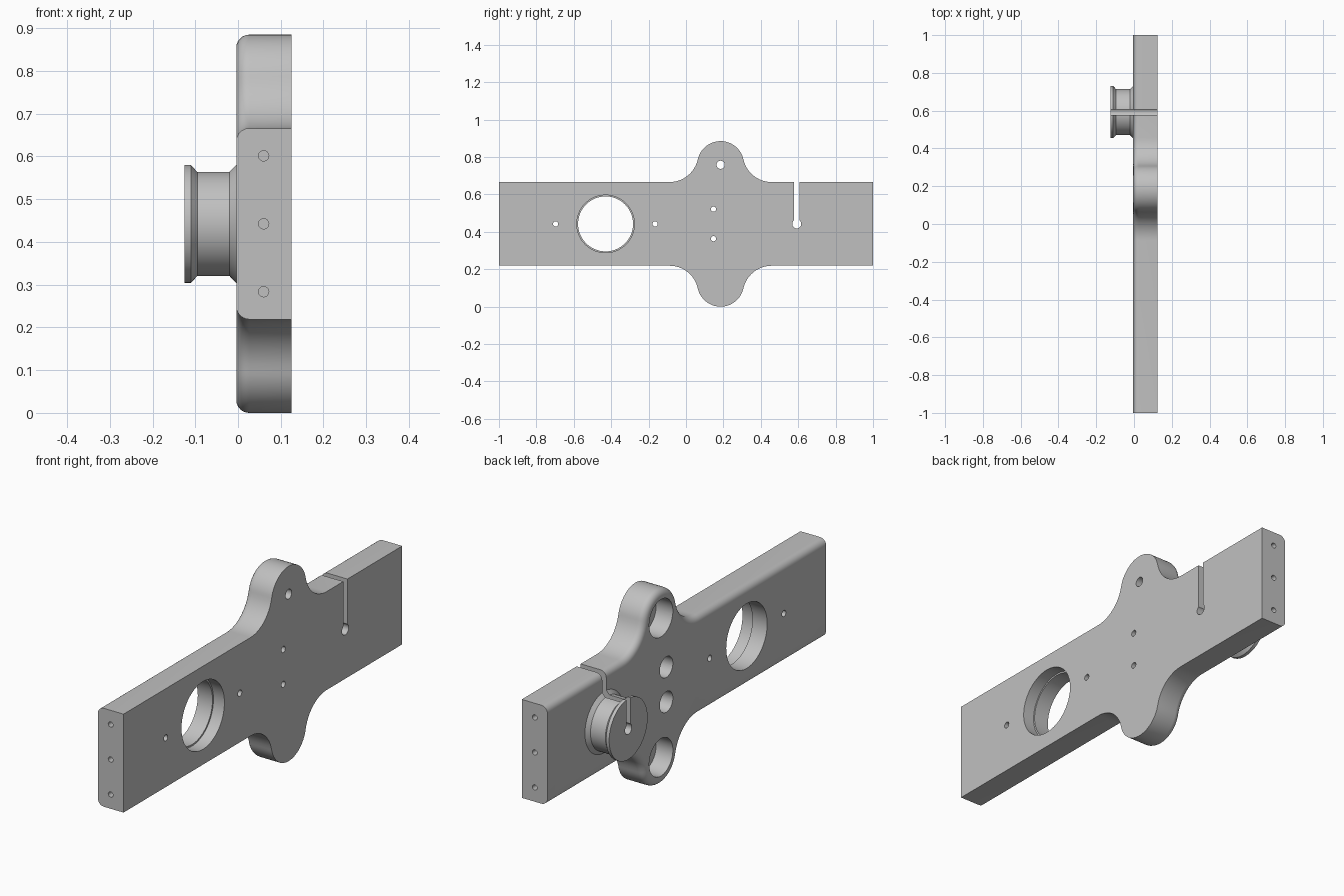
import bpy, bmesh, math
from math import sin, cos, pi
from mathutils import Matrix

cube = bpy.data.objects.get("Cube")
if cube:
    bpy.data.objects.remove(cube, do_unlink=True)

grey = bpy.data.materials.new("machined grey")
grey.use_nodes = True
colour = (0.53, 0.53, 0.53, 1)
grey.diffuse_color = colour
grey.node_tree.nodes["Principled BSDF"].inputs["Base Color"].default_value = colour

X0, X1 = -0.004, 0.125      # plate faces
MID = 0.4425                # centre height
HALF = 0.2235               # half height of the bar
LOBE_Y, LOBE_UP, LOBE_R = 0.185, 0.3175, 0.125
BLEND = 0.155               # concave blend radius
BOSS_Y = 0.592


def add_object(name, bm):
    bmesh.ops.recalc_face_normals(bm, faces=bm.faces[:])
    mesh = bpy.data.meshes.new(name)
    bm.to_mesh(mesh)
    bm.free()
    mesh.materials.append(grey)
    obj = bpy.data.objects.new(name, mesh)
    bpy.context.collection.objects.link(obj)
    return obj


def cylinder(name, start, end, radius, y, z, axis="X", sides=48):
    bm = bmesh.new()
    bmesh.ops.create_cone(bm, cap_ends=True, segments=sides, radius1=radius,
                          radius2=radius, depth=end - start)
    mid = (start + end) / 2
    if axis == "X":
        m = Matrix.Translation((mid, y, z)) @ Matrix.Rotation(pi / 2, 4, "Y")
    else:
        m = Matrix.Translation((y, mid, z)) @ Matrix.Rotation(pi / 2, 4, "X")
    bm.transform(m)
    return add_object(name, bm)


def combine(target, other, operation):
    mod = target.modifiers.new("join", "BOOLEAN")
    mod.operation = operation
    mod.solver = "EXACT"
    mod.object = other
    bpy.context.view_layer.objects.active = target
    bpy.ops.object.modifier_apply(modifier=mod.name)
    bpy.data.objects.remove(other, do_unlink=True)


def half_outline():
    """Upper edge of the plate from front to back, relative to mid height."""
    rise = HALF + BLEND - LOBE_UP
    reach = math.sqrt((BLEND + LOBE_R) ** 2 - rise ** 2)
    tilt = math.atan2(rise, reach)
    left = [(-1, HALF)]
    for i in range(13):                       # concave blend
        a = -pi / 2 + (pi / 2 - tilt) * i / 12
        left.append((LOBE_Y - reach + BLEND * cos(a), HALF + BLEND + BLEND * sin(a)))
    for i in range(1, 17):                    # lobe up to its crown
        a = pi - tilt - (pi / 2 - tilt) * i / 16
        left.append((LOBE_Y + LOBE_R * cos(a), LOBE_UP + LOBE_R * sin(a)))
    right = [(2 * LOBE_Y - y, z) for y, z in reversed(left[1:-1])]
    return left + right + [(1, HALF)]


# Plate: extruded outline with the long edges of one side rounded
upper = half_outline()
outline = upper + [(y, -z) for y, z in reversed(upper)]
bm = bmesh.new()
face = bm.faces.new([bm.verts.new((X0, y, MID + z)) for y, z in outline])
rim = list(face.edges)
ext = bmesh.ops.extrude_face_region(bm, geom=[face], use_keep_orig=True)
moved = [v for v in ext["geom"] if isinstance(v, bmesh.types.BMVert)]
bmesh.ops.translate(bm, verts=moved, vec=(X1 - X0, 0, 0))
bmesh.ops.recalc_face_normals(bm, faces=bm.faces[:])
long_edges = [e for e in rim if not all(abs(abs(v.co.y) - 1) < 1e-4 for v in e.verts)]
bmesh.ops.bevel(bm, geom=long_edges, offset=0.03, segments=6, profile=0.5, affect="EDGES")
plate = add_object("mounting_plate", bm)

# Flanged boss: lathed profile of (x, radius)
profile = [(0.03, 0.139), (X0, 0.139), (-0.02, 0.122), (-0.095, 0.122),
           (-0.11, 0.138), (-0.125, 0.138)]
N = 72
bm = bmesh.new()
rings = [[bm.verts.new((x, BOSS_Y + r * cos(2 * pi * i / N), MID + r * sin(2 * pi * i / N)))
          for i in range(N)] for x, r in profile]
for a, b in zip(rings, rings[1:]):
    for i in range(N):
        j = (i + 1) % N
        bm.faces.new((a[i], a[j], b[j], b[i]))
bm.faces.new(rings[0])
bm.faces.new(rings[-1])
combine(plate, add_object("flanged_boss", bm), "UNION")

# Holes through the plate: (y, height from middle, radius)
through = [(-0.43, 0, 0.147), (-0.697, 0, 0.014), (-0.165, 0, 0.014), (BOSS_Y, 0, 0.024)]
for s in (-1, 1):
    through += [(LOBE_Y, s * 0.316, 0.022), (0.147, s * 0.079, 0.014)]
for y, z, r in through:
    combine(plate, cylinder("hole_cutter", -0.3, 0.3, r, y, MID + z,
                            sides=80 if r > 0.1 else 32), "DIFFERENCE")

# Counterbores on the rounded side, and the step in the large bore
for s in (-1, 1):
    for y, z, r in ((LOBE_Y, 0.316, 0.085), (0.147, 0.079, 0.047)):
        combine(plate, cylinder("counterbore_cutter", -0.1, 0.08, r, y, MID + s * z),
                "DIFFERENCE")
combine(plate, cylinder("bore_step_cutter", 0.07, 0.3, 0.154, -0.43, MID, sides=80),
        "DIFFERENCE")

# Blind holes in both ends
for end in (-1, 1):
    for s in (-1, 0, 1):
        combine(plate, cylinder("end_hole_cutter", end - 0.12, end + 0.12, 0.012,
                                0.06, MID + s * 0.159, "Y", 24), "DIFFERENCE")

# Slot from the top edge down to the boss centre
bm = bmesh.new()
bmesh.ops.create_cube(bm, size=1)
bm.transform(Matrix.Translation((0, BOSS_Y, MID + 0.2)) @ Matrix.Diagonal((0.6, 0.029, 0.4, 1)))
combine(plate, add_object("slot_cutter", bm), "DIFFERENCE")

# Smooth curved walls, crisp corners
bpy.ops.object.select_all(action="DESELECT")
plate.select_set(True)
bpy.context.view_layer.objects.active = plate
bpy.ops.object.shade_smooth_by_angle(angle=math.radians(30))
